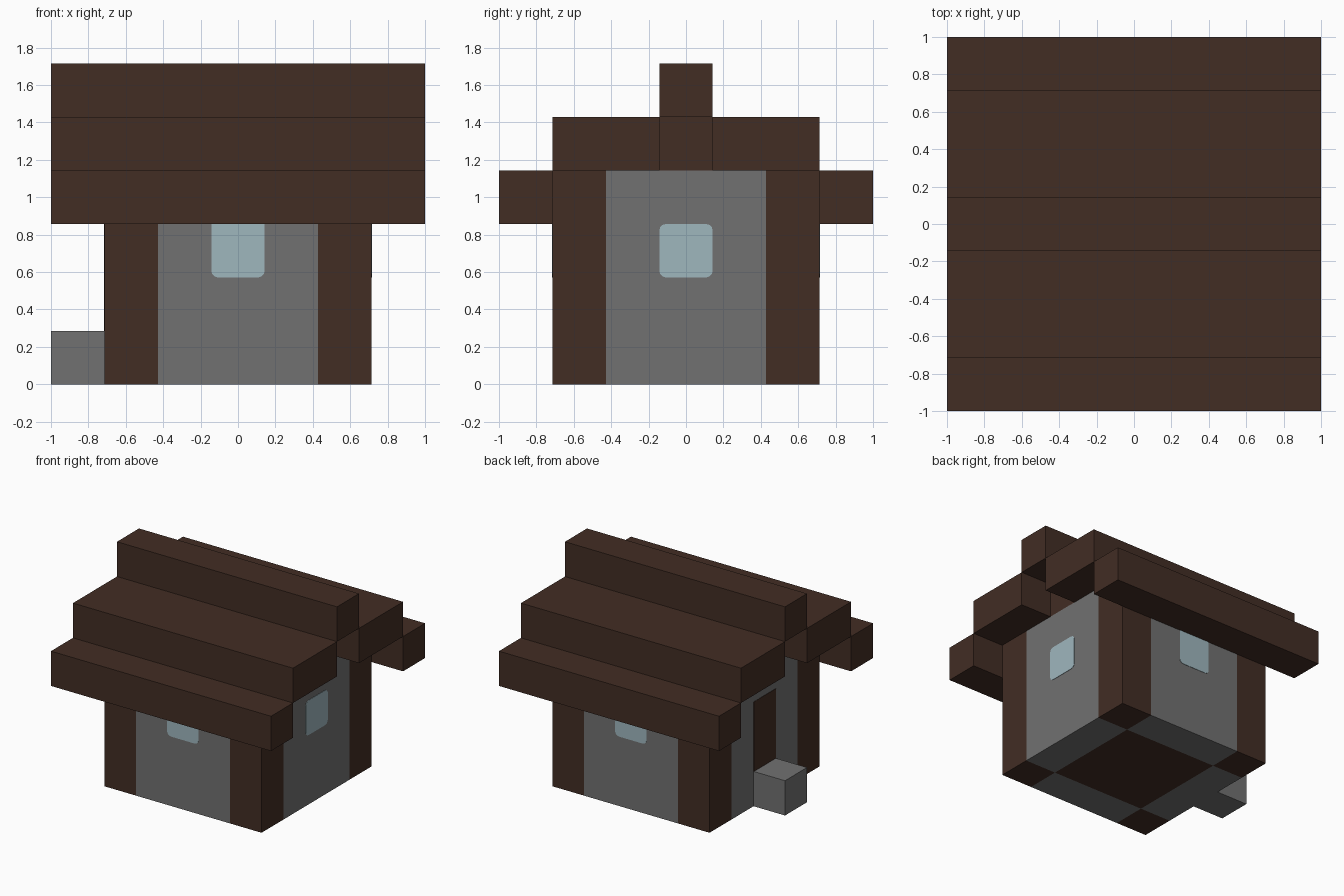
import bpy
import bmesh
from mathutils import Vector

default = bpy.data.objects.get("Cube")
if default:
    bpy.data.objects.remove(default, do_unlink=True)

U = 2 / 7  # block size


def material(name, srgb):
    linear = [((c / 255 + 0.055) / 1.055) ** 2.4 for c in srgb] + [1]
    mat = bpy.data.materials.new(name)
    mat.use_nodes = True
    mat.diffuse_color = linear
    mat.node_tree.nodes["Principled BSDF"].inputs["Base Color"].default_value = linear
    return mat


WOOD = material("dark wood", (66, 45, 36))
STONE = material("grey stone", (113, 113, 113))
GLASS = material("pale glass", (159, 183, 190))


def box(name, low, high, mat, round_axis=None):
    """Box between two corners in block units; optionally round the edges along one axis."""
    low, high = Vector(low) * U, Vector(high) * U
    bm = bmesh.new()
    bmesh.ops.create_cube(bm, size=1)
    for v in bm.verts:
        v.co = (low + high) / 2 + v.co * (high - low)
    if round_axis is not None:
        edges = [e for e in bm.edges
                 if abs((e.verts[0].co - e.verts[1].co)[round_axis]) > 1e-4
                 and abs((e.verts[0].co - e.verts[1].co).length
                         - abs((e.verts[0].co - e.verts[1].co)[round_axis])) < 1e-6]
        bmesh.ops.bevel(bm, geom=edges, offset=0.035, segments=3, profile=0.5,
                        affect='EDGES')
    mesh = bpy.data.meshes.new(name)
    bm.to_mesh(mesh)
    bm.free()
    mesh.materials.append(mat)
    obj = bpy.data.objects.new(name, mesh)
    bpy.context.collection.objects.link(obj)
    return obj


# Corner posts
for x, side in ((-2.5, "right"), (1.5, "left")):
    for y, end in ((-2.5, "front"), (1.5, "back")):
        box(f"{end}_{side}_post", (x, y, 0), (x + 1, y + 1, 4), WOOD)

# Stone walls between the posts, and the wooden floor
for start, end, side in ((-2.5, "front", "right"), (1.5, "back", "left")):
    box(f"{end}_wall", (-1.5, start, 0), (1.5, start + 1, 4), STONE)
    box(f"{side}_wall", (start, -1.5, 0), (start + 1, 1.5, 4), STONE)
box("floor", (-1.5, -1.5, 0), (1.5, 1.5, 1), WOOD)

# Stepped roof: eaves, middle tiers, gable core and ridge
for s, end in ((-1, "front"), (1, "back")):
    for name, near, far, z in (("eave", 2.5, 3.5, 3), ("roof_tier", 0.5, 2.5, 4)):
        ys = sorted((s * near, s * far))
        box(f"{end}_{name}", (-3.5, ys[0], z), (3.5, ys[1], z + 1), WOOD)
box("gable_core", (-2.5, -0.5, 4), (2.5, 0.5, 5), WOOD)
box("roof_ridge", (-3.5, -0.5, 5), (3.5, 0.5, 6), WOOD)

# Windows: thin rounded panes, the front and back ones running up behind the eaves
T = 0.01
for s, end in ((-1, "front"), (1, "back")):
    y = s * 2.5
    box(f"{end}_window", (-0.5, y - T, 2), (0.5, y + T, 3.3), GLASS, 1)
box("left_window", (2.5 - T, -0.5, 2), (2.5 + T, 0.5, 3), GLASS, 0)

# Door with its stone step
box("door", (-2.5 - T, -0.5, 1), (-2.5 + T, 0.5, 3), WOOD)
box("door_step", (-3.5, -0.5, 0), (-2.5, 0.5, 1), STONE)
